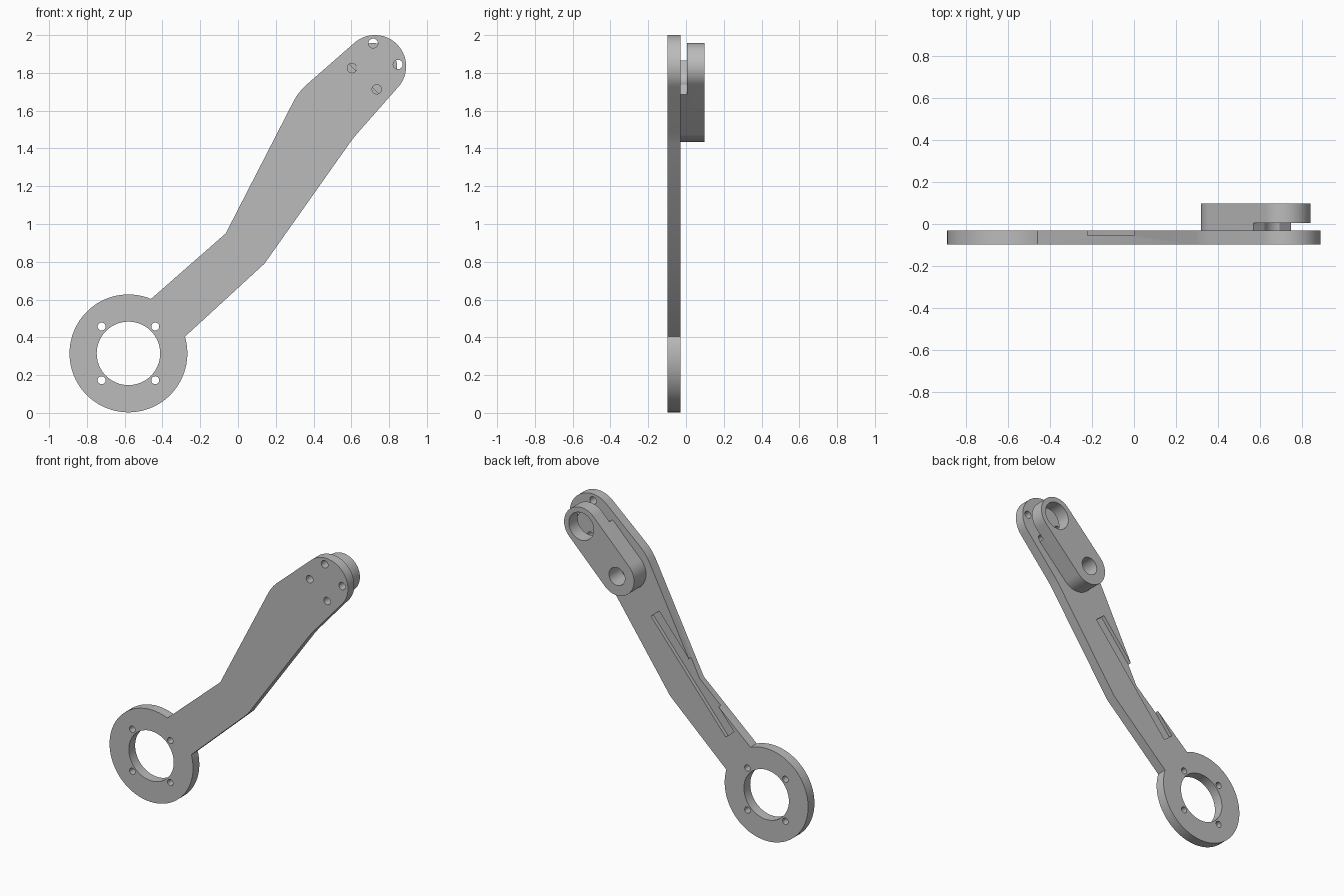
import bpy, bmesh
from math import cos, sin, radians
from mathutils import Vector

if "Cube" in bpy.data.objects:
    bpy.data.objects.remove(bpy.data.objects["Cube"], do_unlink=True)

# Single plain metal colour
metal = bpy.data.materials.new("plain_grey")
metal.use_nodes = True
metal.diffuse_color = (0.5, 0.5, 0.5, 1)
metal.node_tree.nodes["Principled BSDF"].inputs["Base Color"].default_value = (0.5, 0.5, 0.5, 1)

FRONT, BACK = -0.0975, -0.03      # main plate faces
GAP, REAR = 0.005, 0.0975         # upper link faces


def arc(centre, r, start, end, n=48):
    """Points on an arc in the xz plane, angles in degrees."""
    angles = [radians(start + (end - start) * i / n) for i in range(n + 1)]
    return [Vector((centre[0] + r * cos(a), centre[1] + r * sin(a))) for a in angles]


def soft_corner(before, corner, after, size, n=8):
    """Rounded corner between two straight edges."""
    c = Vector(corner)
    p = c + (Vector(before) - c).normalized() * size
    q = c + (Vector(after) - c).normalized() * size
    return [p.lerp(c, t).lerp(c.lerp(q, t), t) for t in (i / n for i in range(n + 1))]


def prism(name, outline, y0, y1):
    """Extrude an xz outline from y0 to y1."""
    bm = bmesh.new()
    face = bm.faces.new([bm.verts.new((p[0], y0, p[1])) for p in outline])
    ext = bmesh.ops.extrude_face_region(bm, geom=[face])
    verts = [g for g in ext["geom"] if isinstance(g, bmesh.types.BMVert)]
    bmesh.ops.translate(bm, verts=verts, vec=(0, y1 - y0, 0))
    bmesh.ops.recalc_face_normals(bm, faces=bm.faces)
    mesh = bpy.data.meshes.new(name)
    bm.to_mesh(mesh)
    bm.free()
    mesh.materials.append(metal)
    obj = bpy.data.objects.new(name, mesh)
    bpy.context.collection.objects.link(obj)
    return obj


def hole(centre, r, n=32):
    return prism("hole_cutter", arc(centre, r, 0, 360 - 360 / n, n - 1), -0.2, 0.2)


def activate(obj):
    bpy.ops.object.select_all(action="DESELECT")
    obj.select_set(True)
    bpy.context.view_layer.objects.active = obj


def cut(obj, cutters):
    """Subtract each cutter, then smooth the round walls."""
    activate(obj)
    for c in cutters:
        c.hide_render = True
        mod = obj.modifiers.new("cut", "BOOLEAN")
        mod.operation, mod.solver, mod.object = "DIFFERENCE", "EXACT", c
        bpy.ops.object.modifier_apply(modifier=mod.name)
        bpy.data.objects.remove(c, do_unlink=True)
    bpy.ops.object.shade_smooth_by_angle(angle=radians(30))


# Main plate: ring, cranked arm and rounded head in one outline
ring, head = (-0.58, 0.315), (0.725, 1.835)
head_arc = arc(head, 0.165, -41.2, 131.2)
low_bend, high_bend = (0.14, 0.79), (-0.065, 0.95)
outline = arc(ring, 0.312, 67.5, 376.5, 80)
outline += [low_bend]
outline += soft_corner(low_bend, (0.61, 1.455), head_arc[0], 0.04)
outline += head_arc
outline += soft_corner(head_arc[-1], (0.32, 1.70), high_bend, 0.06)
outline += [high_bend]
plate = prism("arm_plate", outline, FRONT, BACK)

# Ring bore with four bolt holes, and four bolt holes in the head
cutters = [hole(ring, 0.168, 64)]
for sx in (-1, 1):
    for sz in (-1, 1):
        cutters.append(hole((ring[0] + sx * 0.142, ring[1] + sz * 0.142), 0.021))
for k in range(4):
    p = arc(head, 0.122, 4.5 + 90 * k, 5, 1)[0]
    cutters.append(hole(p, 0.025))

# Shallow straight groove in the back, open at the upper bend
along, across = Vector((0.643, 0.766)), Vector((0.766, -0.643))
a = Vector((0, 1.077)) + along * 0.345
b = Vector((0, 1.077)) - along * 0.525
w = across * 0.08
cutters.append(prism("groove_cutter", [a, b, b + w, a + w], -0.055, 0.05))
cut(plate, cutters)

# Upper link: stadium seated on the plate at its lower end
low, high, r = Vector((0.448, 1.563)), Vector((0.715, 1.83)), 0.128
link = prism("rear_link", arc(low, r, 135, 315) + arc(high, r, -45, 135), BACK, REAR)

# Clearance step under the upper end, then the two bores
mid = Vector((0.66, 1.775))
side, up = Vector((-0.2, 0.2)), Vector((0.3, 0.3))
step = prism("step_cutter", [mid - side, mid - side + up, mid + side + up, mid + side],
             BACK - 0.05, GAP)
cut(link, [step, hole(high, 0.093, 48), hole(low, 0.06, 48)])
